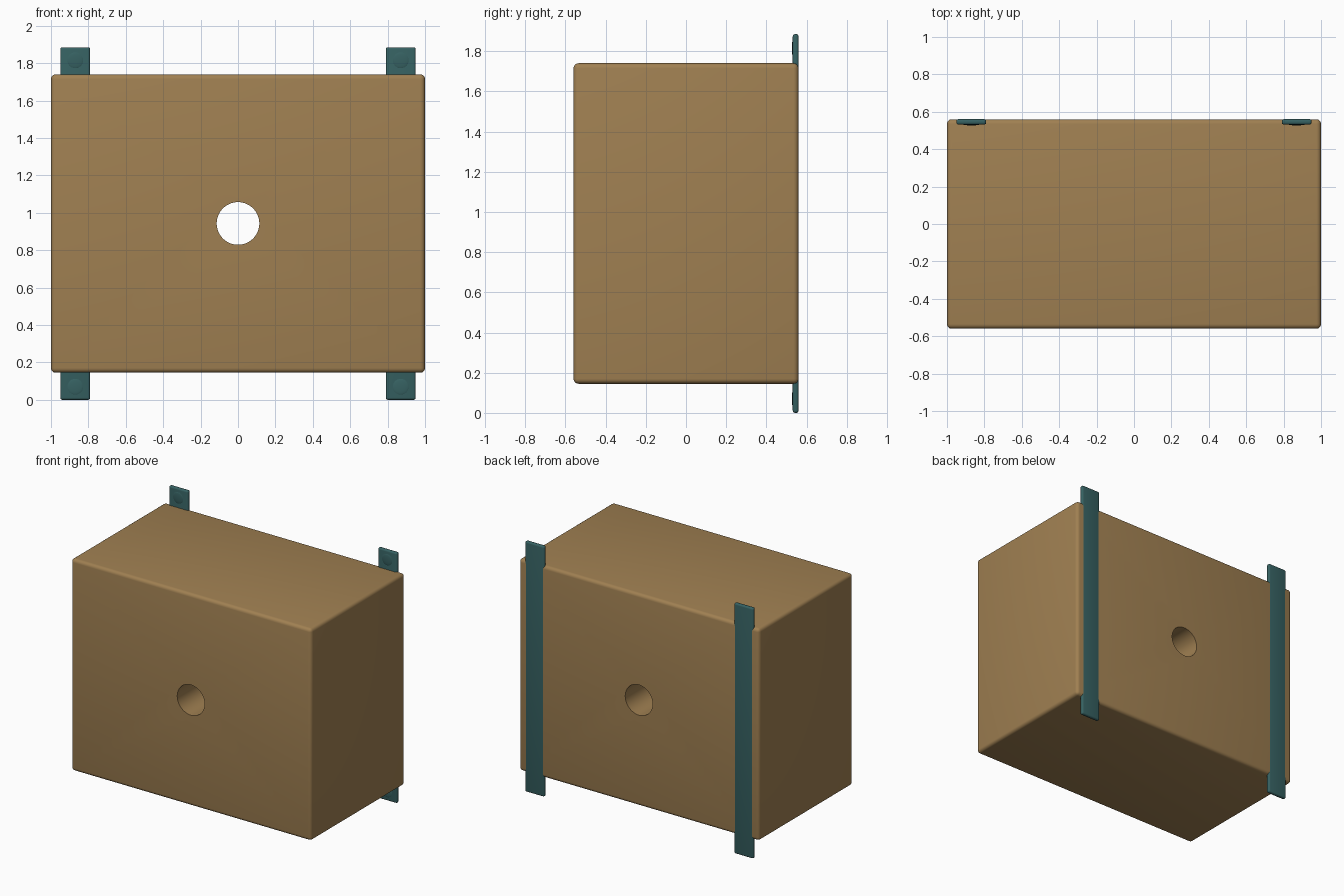
import bpy, bmesh, math
from mathutils import Matrix, Vector

if "Cube" in bpy.data.objects:
    bpy.data.objects.remove(bpy.data.objects["Cube"])


def material(name, color):
    m = bpy.data.materials.new(name)
    m.diffuse_color = (*color, 1)
    m.use_nodes = True
    m.node_tree.nodes["Principled BSDF"].inputs["Base Color"].default_value = m.diffuse_color
    return m


BROWN = material("tan brown", (0.352, 0.216, 0.084))
TEAL = material("dark teal", (0.037, 0.120, 0.122))


def add_object(name, bm, mat):
    me = bpy.data.meshes.new(name)
    bm.to_mesh(me)
    bm.free()
    ob = bpy.data.objects.new(name, me)
    bpy.context.collection.objects.link(ob)
    me.materials.append(mat)
    return ob


def rounded_box(name, lo, hi, radius, mat):
    lo, hi = Vector(lo), Vector(hi)
    bm = bmesh.new()
    bmesh.ops.create_cube(bm, size=1, matrix=Matrix.Translation((lo + hi) / 2)
                          @ Matrix.Diagonal((*(hi - lo), 1)))
    bmesh.ops.bevel(bm, geom=bm.edges[:], offset=radius, segments=4,
                    profile=0.5, affect='EDGES')
    return add_object(name, bm, mat)


def smooth(ob):
    bpy.ops.object.select_all(action='DESELECT')
    ob.select_set(True)
    bpy.context.view_layer.objects.active = ob
    bpy.ops.object.shade_smooth_by_angle(angle=math.radians(35))


# Main block with a round hole through it from front to back
block = rounded_box("block", (-1, -0.56, 0.145), (1, 0.56, 1.74), 0.025, BROWN)
bm = bmesh.new()
bmesh.ops.create_cone(bm, cap_ends=True, segments=64, radius1=0.114, radius2=0.114,
                      depth=2, matrix=Matrix.Translation((0, 0, 0.943))
                      @ Matrix.Rotation(math.pi / 2, 4, 'X'))
cutter = add_object("hole_cutter", bm, BROWN)
cutter.hide_render = True
mod = block.modifiers.new("hole", 'BOOLEAN')
mod.object = cutter
mod.solver = 'EXACT'
bpy.context.view_layer.objects.active = block
bpy.ops.object.modifier_apply(modifier="hole")
bpy.data.objects.remove(cutter)
smooth(block)

# Mounting straps set into the back, with a low screw head on each tab
for side, s in (("left", -1), ("right", 1)):
    x = 0.87 * s
    smooth(rounded_box(side + "_strap", (x - 0.08, 0.531, 0),
                       (x + 0.08, 0.5605, 1.885), 0.012, TEAL))
    for end, z in (("lower", 0.07), ("upper", 1.815)):
        bm = bmesh.new()
        bmesh.ops.create_uvsphere(bm, u_segments=24, v_segments=12, radius=1,
                                  matrix=Matrix.Translation((x, 0.533, z))
                                  @ Matrix.Diagonal((0.045, 0.006, 0.045, 1))
                                  @ Matrix.Rotation(math.pi / 2, 4, 'X'))
        smooth(add_object(f"{side}_{end}_screw", bm, TEAL))
